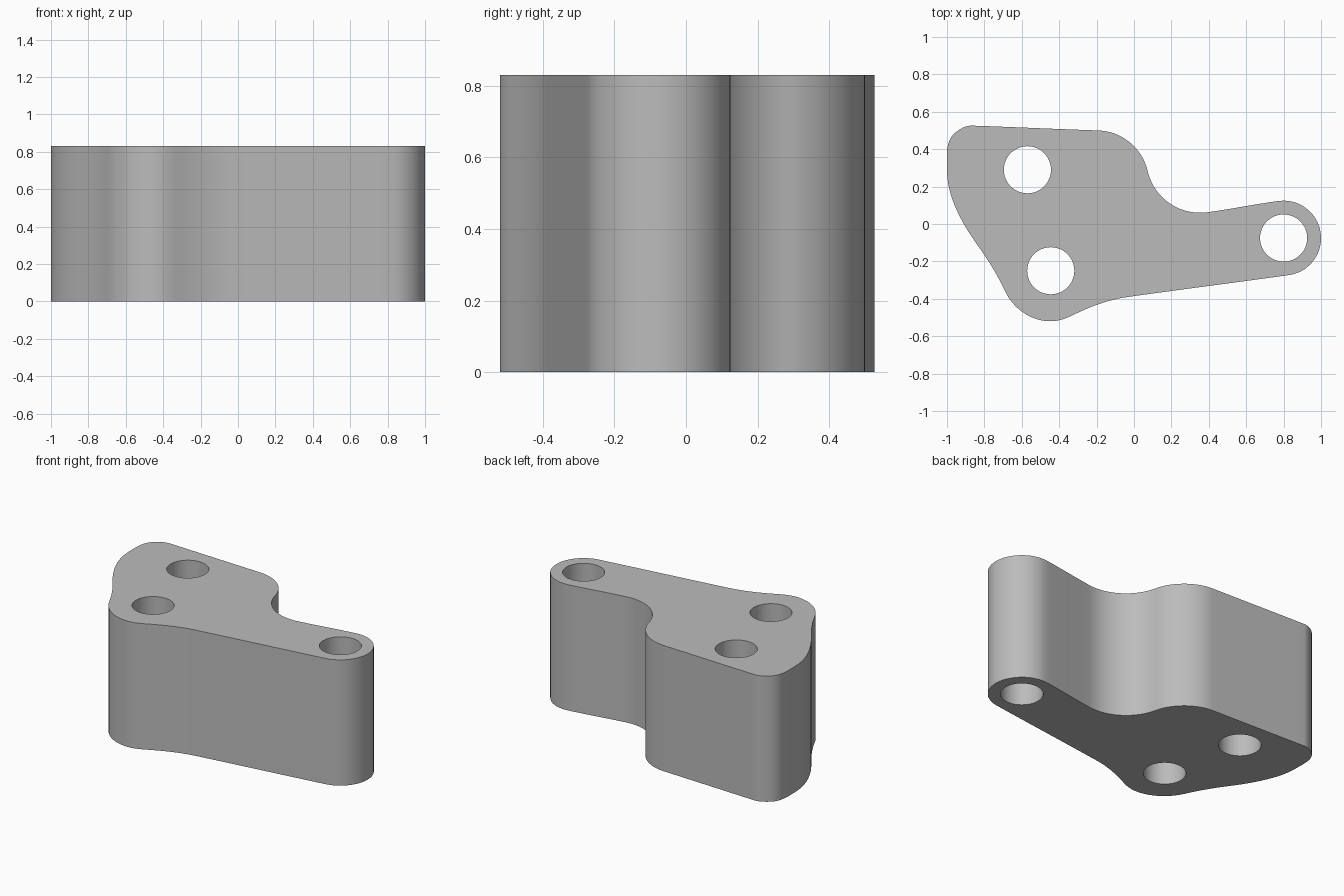
import bpy
import bmesh
from math import cos, sin, radians
from mathutils import Vector

cube = bpy.data.objects.get("Cube")
if cube:
    bpy.data.objects.remove(cube, do_unlink=True)

HEIGHT = 0.83
HOLE_RADIUS = 0.126
HOLES = [(-0.57, 0.29), (-0.445, -0.25), (0.8, -0.075)]

# Outline knots, counter-clockwise: x, y, heading in degrees
OUTLINE = [
    (0.829, -0.273, 8), (1.0, -0.075, 90), (0.771, 0.123, 188),       # arm end
    (0.395, 0.063, 188), (0.15, 0.144, 135), (0.073, 0.283, 103),     # inner fillet
    (-0.048, 0.455, 147), (-0.19, 0.5, 178),                          # shoulder
    (-0.866, 0.526, 178), (-0.957, 0.487, 220), (-1.0, 0.29, 270),    # back corner
    (-0.904, -0.01, 300), (-0.797, -0.17, 304), (-0.692, -0.355, 295),
    (-0.445, -0.52, 0), (-0.331, -0.489, 26), (-0.04, -0.391, 8),     # front lobe
]


def add_loop(curve, knots):
    """Closed smooth spline whose handles approximate circular arcs."""
    spline = curve.splines.new('BEZIER')
    spline.bezier_points.add(len(knots) - 1)
    spline.use_cyclic_u = True
    points = spline.bezier_points
    for p, (x, y, _) in zip(points, knots):
        p.handle_left_type = p.handle_right_type = 'FREE'
        p.co = (x, y, 0)
    for i, (x, y, a) in enumerate(knots):
        j = (i + 1) % len(knots)
        b = knots[j][2]
        turn = radians((b - a + 180) % 360 - 180)
        reach = (points[j].co - points[i].co).length / (3 * cos(turn / 4) ** 2)
        head = lambda d: Vector((cos(radians(d)), sin(radians(d)), 0))
        points[i].handle_right = points[i].co + head(a) * reach
        points[j].handle_left = points[j].co - head(b) * reach


# Plate profile with three round holes, extruded to full height
curve = bpy.data.curves.new("bracket_profile", 'CURVE')
curve.dimensions = '2D'
curve.fill_mode = 'BOTH'
curve.resolution_u = 12
curve.extrude = HEIGHT / 2
add_loop(curve, OUTLINE)
for cx, cy in HOLES:
    add_loop(curve, [(cx + HOLE_RADIUS * cos(radians(t)),
                      cy + HOLE_RADIUS * sin(radians(t)), t + 90)
                     for t in range(0, 360, 90)])

bracket = bpy.data.objects.new("bracket_body", curve)
bpy.context.collection.objects.link(bracket)
bpy.ops.object.select_all(action='DESELECT')
bracket.select_set(True)
bpy.context.view_layer.objects.active = bracket
bpy.ops.object.convert(target='MESH')
bracket = bpy.context.object

# Weld caps to walls and stand the body on the ground
bm = bmesh.new()
bm.from_mesh(bracket.data)
bmesh.ops.remove_doubles(bm, verts=bm.verts, dist=0.0005)
bmesh.ops.translate(bm, verts=bm.verts, vec=(0, 0, HEIGHT / 2))
bmesh.ops.recalc_face_normals(bm, faces=bm.faces)
bm.to_mesh(bracket.data)
bm.free()
bpy.ops.object.shade_smooth_by_angle(angle=radians(30))

# Single grey finish
grey = bpy.data.materials.new("plain_grey")
grey.use_nodes = True
colour = (0.5, 0.5, 0.5, 1)
grey.diffuse_color = colour
grey.node_tree.nodes["Principled BSDF"].inputs["Base Color"].default_value = colour
bracket.data.materials.clear()
bracket.data.materials.append(grey)
